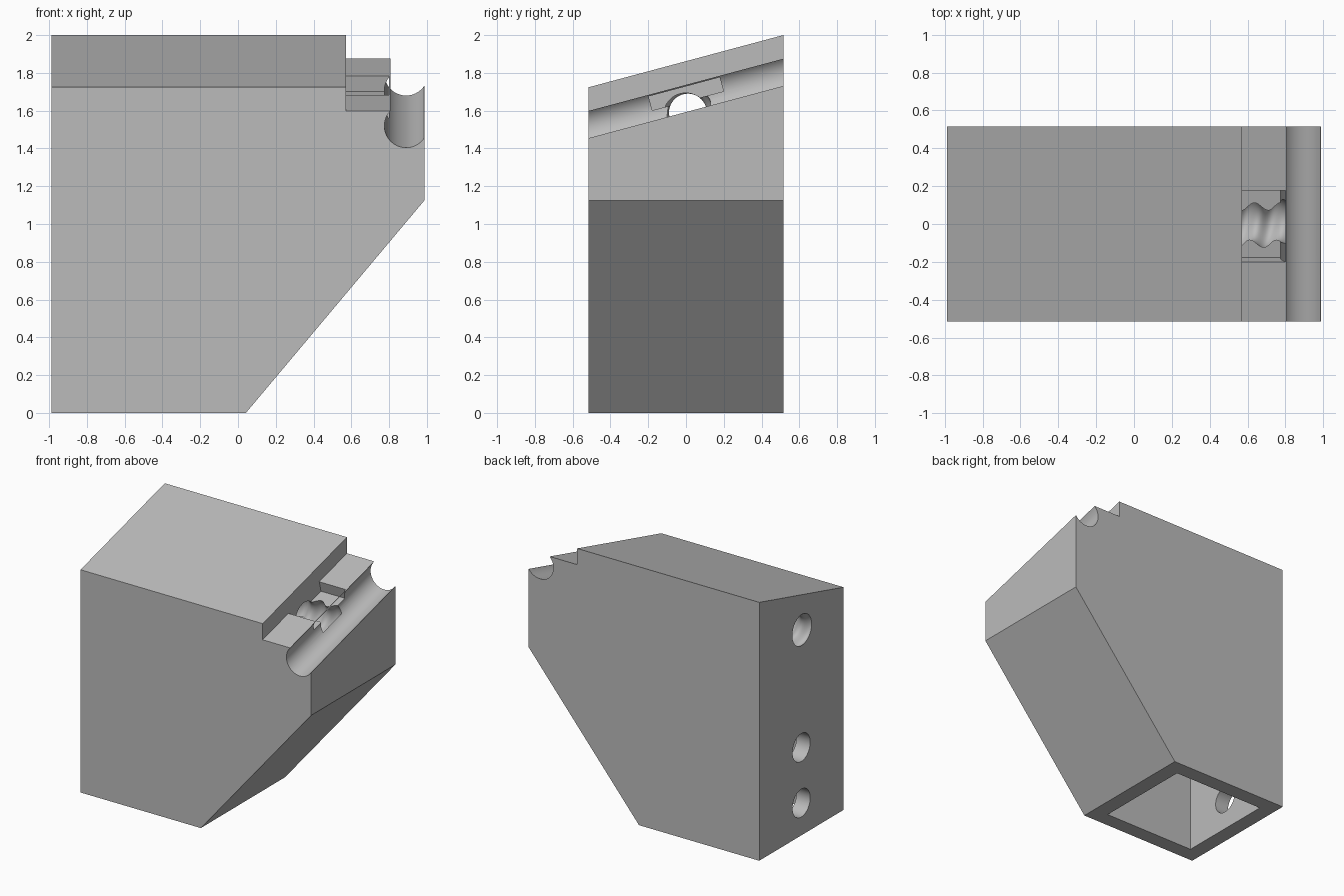
import bpy, bmesh, math
from mathutils import Matrix

if "Cube" in bpy.data.objects:
    bpy.data.objects.remove(bpy.data.objects["Cube"])

HALF = 0.515                          # half depth of the block
SLOPE = math.tan(math.radians(15))    # rise of the top towards the back

grey = bpy.data.materials.new("plain grey")
grey.use_nodes = True
grey.diffuse_color = (0.5, 0.5, 0.5, 1)
grey.node_tree.nodes["Principled BSDF"].inputs["Base Color"].default_value = (0.5, 0.5, 0.5, 1)


def finish(bm, name):
    bmesh.ops.recalc_face_normals(bm, faces=bm.faces)
    mesh = bpy.data.meshes.new(name)
    bm.to_mesh(mesh)
    bm.free()
    mesh.materials.append(grey)
    ob = bpy.data.objects.new(name, mesh)
    bpy.context.collection.objects.link(ob)
    return ob


def loft(rings, name):
    """Skin closed rings of points and cap both ends."""
    bm = bmesh.new()
    loops = [[bm.verts.new(p) for p in ring] for ring in rings]
    for a, b in zip(loops, loops[1:]):
        for i in range(len(a)):
            j = (i + 1) % len(a)
            bm.faces.new((a[i], a[j], b[j], b[i]))
    bm.faces.new(loops[0])
    bm.faces.new(loops[-1])
    return finish(bm, name)


def extrude(profile, depth, slope, name):
    """Extrude an x-z profile along y, rising with the slope."""
    return loft([[(x, y, z + slope * y) for x, z in profile] for y in (-depth, depth)], name)


def box(size, matrix, name):
    bm = bmesh.new()
    bmesh.ops.create_cube(bm, size=1, matrix=matrix @ Matrix.Diagonal((*size, 1)))
    return finish(bm, name)


def bore(x0, x1, y, z, radius, name, steps=1, sides=48):
    """Hole along x; radius is a function of x and angle."""
    rings = []
    for k in range(steps + 1):
        x = x0 + (x1 - x0) * k / steps
        ring = []
        for i in range(sides):
            a = math.tau * i / sides
            r = radius(x, a)
            ring.append((x, y + r * math.cos(a), z + r * math.sin(a)))
        rings.append(ring)
    return loft(rings, name)


# Solid block with the slanted lower corner
body = extrude([(-0.988, 0), (0.042, 0), (0.987, 1.125), (0.987, 2.2), (-0.988, 2.2)],
               HALF, 0, "body")

# Sloping top, step and round groove in one cut
arc = []
for i in range(33):
    a = math.radians(136 + 190 * i / 32)
    arc.append((0.89 + 0.115 * math.cos(a), 1.657 + 0.115 * math.sin(a)))
rim = arc[-1][1]
top_cut = extrude([(-1.2, 1.862), (0.572, 1.862), (0.572, 1.737)] + arc
                  + [(1.2, rim), (1.2, 2.4), (-1.2, 2.4)], 0.7, SLOPE, "top_cutter")

# Pocket in the step, square to the slope
tilt = Matrix.Translation((0.686, -0.012, 1.734)) @ Matrix.Rotation(math.radians(15), 4, "X")
pocket = box((0.228, 0.39, 0.17), tilt, "pocket_cutter")

# Threaded bore and two plain side holes
PITCH = 0.14


def thread(x, a):
    return 0.118 + 0.018 * math.cos(a - math.tau * (x - 0.62) / PITCH)


cutters = [top_cut, pocket,
           bore(-1.1, 0.8, 0.01, 1.59, thread, "thread_cutter", steps=160),
           box((0.79, 0.79, 2.4), Matrix.Translation((-0.475, 0, 0)), "cavity_cutter")]
for z in (0.25, 0.68):
    cutters.append(bore(-1.1, -0.6, 0, z, lambda x, a: 0.108, "hole_cutter"))

bpy.context.view_layer.objects.active = body
for cutter in cutters:
    mod = body.modifiers.new(cutter.name, "BOOLEAN")
    mod.operation = "DIFFERENCE"
    mod.solver = "EXACT"
    mod.object = cutter
    bpy.ops.object.modifier_apply(modifier=mod.name)
    bpy.data.objects.remove(cutter)

# Smooth the round cuts, keep the edges sharp
bpy.ops.object.select_all(action="DESELECT")
body.select_set(True)
bpy.ops.object.shade_smooth_by_angle(angle=math.radians(30))
